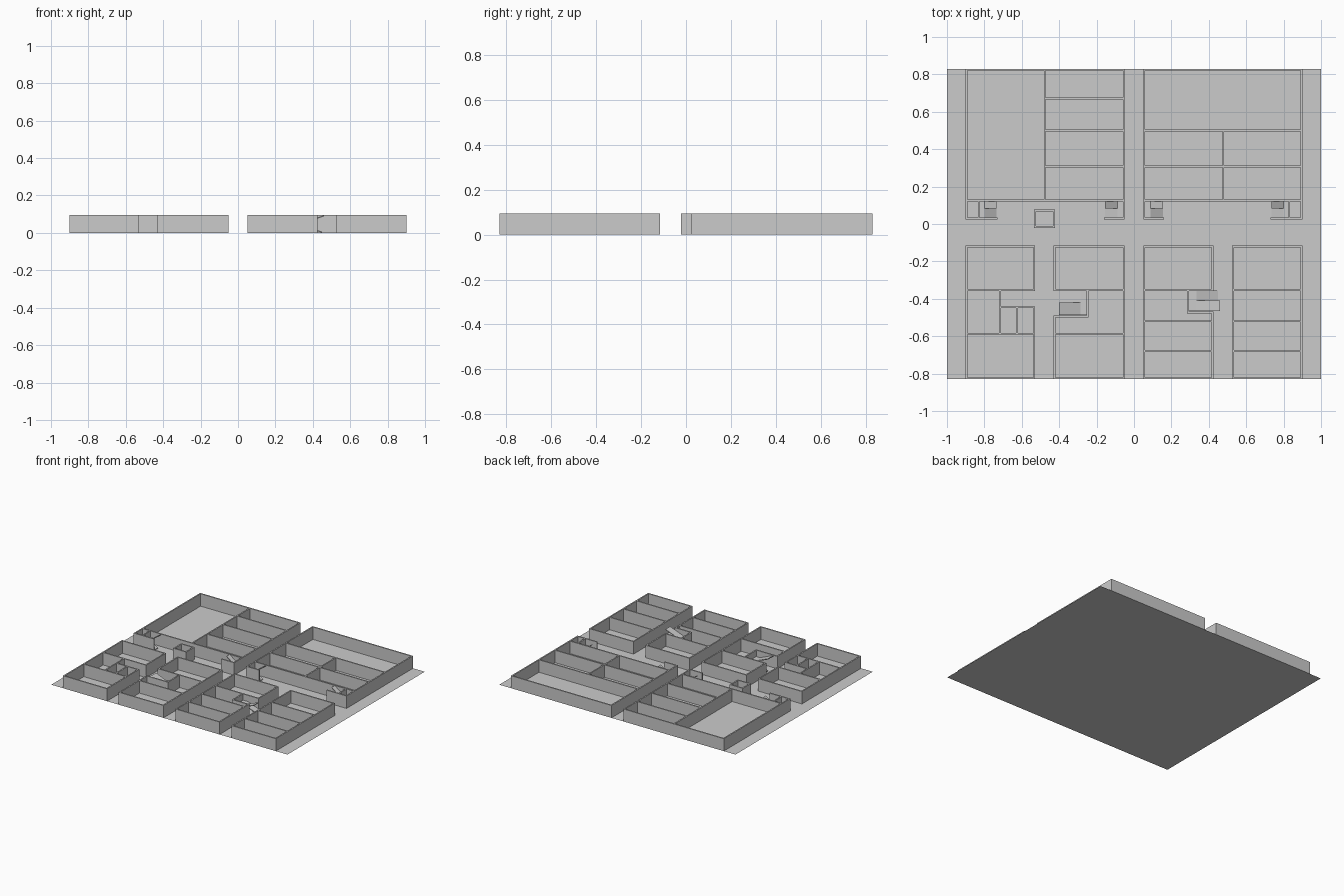
import bpy, bmesh

if "Cube" in bpy.data.objects:
    bpy.data.objects.remove(bpy.data.objects["Cube"])

H, T = 0.095, 0.01   # wall height and thickness


def make_object(name, bm):
    bmesh.ops.recalc_face_normals(bm, faces=bm.faces)
    me = bpy.data.meshes.new(name)
    bm.to_mesh(me)
    bm.free()
    ob = bpy.data.objects.new(name, me)
    bpy.context.collection.objects.link(ob)
    return ob


def prism(bm, profile, y0, y1):
    """Extrude an xz profile from y0 to y1."""
    f = bm.faces.new([bm.verts.new((x, y0, z)) for x, z in profile])
    new = bmesh.ops.extrude_face_region(bm, geom=[f])["geom"]
    bmesh.ops.translate(bm, vec=(0, y1 - y0, 0),
                        verts=[v for v in new if isinstance(v, bmesh.types.BMVert)])


def box(bm, x0, x1, y0, y1, z0=0.0, z1=H):
    prism(bm, [(x0, z0), (x1, z0), (x1, z1), (x0, z1)], y0, y1)


def walls(name, across=(), along=()):
    """across: (y, x0, x1) walls along x; along: (x, y0, y1) walls along y."""
    bm = bmesh.new()
    h = T / 2
    for y, x0, x1 in across:
        box(bm, x0 - h, x1 + h, y - h, y + h)
    for x, y0, y1 in along:
        box(bm, x - h, x + h, y0 - h, y1 + h)
    return make_object(name, bm)


def stairs(name, x_land, x_turn, x_end, x_top, y0, ym, y1, upper_low_y):
    """U-turn stair: lower flight, half landing, upper flight."""
    bm = bmesh.new()
    t, mid = 0.006, H / 2
    lower, upper = ((ym, y1), (y0, ym)) if upper_low_y else ((y0, ym), (ym, y1))
    prism(bm, [(x_end, 0), (x_end, t), (x_turn, mid), (x_turn, mid - t)], *lower)
    prism(bm, [(x_turn, mid - t), (x_turn, mid), (x_top, H), (x_top, H - t)], *upper)
    box(bm, min(x_land, x_turn), max(x_land, x_turn), y0, y1, mid - t, mid)
    return make_object(name, bm)


# floor sheet
bm = bmesh.new()
bm.faces.new([bm.verts.new(p) for p in
              ((-1, -.83, 0), (1, -.83, 0), (1, .83, 0), (-1, .83, 0))])
make_object("floor", bm)

B, F = 0.825, -0.825          # back and front wall lines
XO, XI = 0.896, 0.055         # outer and inner block lines

# rear blocks
walls("rear_left_walls",
      across=[(B, -XO, -XI), (.125, -XO, -XI)] +
             [(y, -.477, -XI) for y in (.67, .5, .307)],
      along=[(-XO, .03, B), (-XI, .03, B), (-.477, .125, B)])
walls("rear_right_walls",
      across=[(y, XI, XO) for y in (B, .5, .307, .125)],
      along=[(XI, .03, B), (XO, .03, B), (.477, .125, .5)])

# stairwells in front of the rear blocks
for s, side in ((-1, "left"), (1, "right")):
    a, b = sorted((s * .735, s * XO))
    walls(f"outer_stairwell_{side}", across=[(.03, a, b)],
          along=[(s * .83, .03, .125)])
    stairs(f"outer_stairs_{side}", s * .83, s * .8, s * .735, s * .735,
           .03, .083, .125, False)
    a, b = sorted((s * XI, s * .155))
    walls(f"inner_stairwell_{side}", across=[(.03, a, b)])
    stairs(f"inner_stairs_{side}", s * XI, s * .088, s * .155, s * .155,
           .03, .083, .125, False)

# lift shaft in the corridor
walls("lift_shaft",
      across=[(.073, -.53, -.428), (-.017, -.53, -.428)],
      along=[(-.53, -.017, .073), (-.428, -.017, .073)])

# front blocks
walls("front_block_1",
      across=[(y, -XO, -.533) for y in (-.12, -.353, -.587, F)] +
             [(-.445, -.717, -.533)],
      along=[(-XO, F, -.12), (-.533, -.353, -.12), (-.533, F, -.445),
             (-.717, -.587, -.353), (-.625, -.587, -.445)])
walls("front_block_2",
      across=[(y, -.425, -XI) for y in (-.12, -.353, -.587, F)] +
             [(-.495, -.425, -.248)],
      along=[(-XI, F, -.12), (-.425, -.353, -.12), (-.425, F, -.495),
             (-.248, -.495, -.353)])
walls("front_block_3",
      across=[(y, XI, .42) for y in (-.12, -.353, -.52, -.68, F)] +
             [(-.473, .288, .42)],
      along=[(XI, F, -.12), (.42, -.353, -.12), (.42, F, -.473),
             (.288, -.473, -.353)])
walls("front_block_4",
      across=[(y, .53, XO) for y in (-.12, -.353, -.52, -.68, F)],
      along=[(.53, F, -.12), (XO, F, -.12)])

# stairs inside the front blocks
stairs("front_stairs_left", -.25, -.285, -.4, -.4, -.487, -.42, -.356, True)
stairs("front_stairs_right", .29, .335, .45, .46, -.466, -.41, -.356, True)
